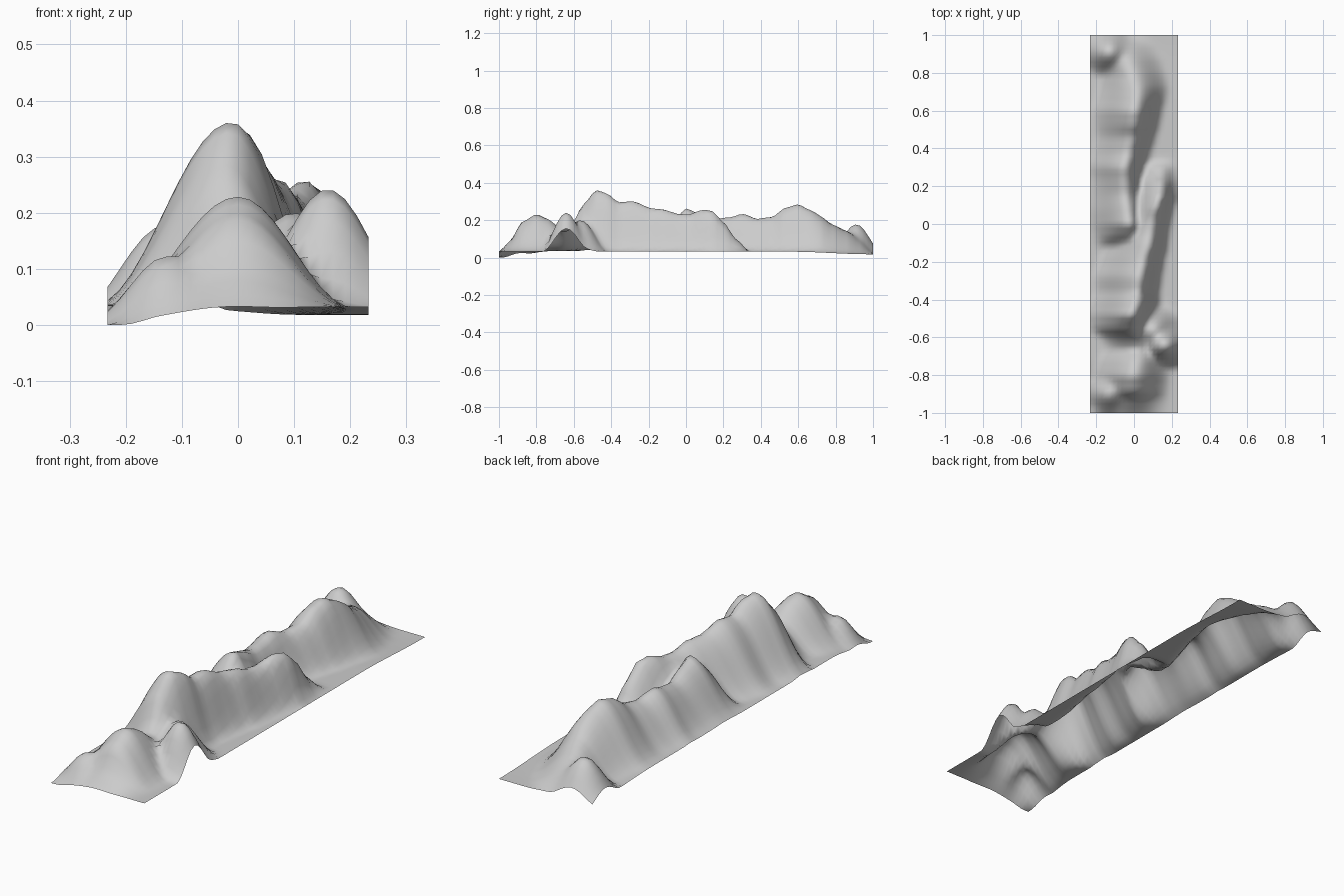
import bpy, bmesh, math

HX, HY, NX, NY = 0.233, 1.0, 22, 84

# Ridge stations: y, crest x, crest height, left width, right width
FRONT_RIDGE = [
    (-1.0, 0, .035, .21, .20), (-.94, 0, .09, .21, .20), (-.88, 0, .19, .22, .20),
    (-.80, 0, .234, .23, .205), (-.74, .01, .21, .22, .19), (-.66, .02, .15, .20, .18),
    (-.61, .00, .185, .19, .15), (-.55, -.02, .285, .23, .165), (-.48, -.012, .364, .245, .165),
    (-.42, .01, .345, .25, .145), (-.36, .02, .298, .24, .13), (-.28, .03, .304, .26, .13),
    (-.19, .05, .267, .25, .125), (-.12, .075, .26, .25, .115), (-.04, .09, .235, .23, .11),
    (.02, .10, .235, .2, .11), (.09, .12, .26, .18, .10), (.14, .135, .252, .17, .095),
    (.20, .14, .195, .15, .09), (.27, .14, .10, .13, .09), (.34, .14, .035, .12, .09)]
BACK_RIDGE = [
    (-.14, -.02, .035, .2, .1), (-.06, -.02, .21, .22, .1), (0, -.02, .264, .23, .11),
    (.07, -.03, .24, .225, .115), (.16, -.045, .21, .20, .12), (.24, -.05, .22, .19, .125),
    (.30, -.05, .238, .20, .13), (.38, -.03, .21, .20, .135), (.46, -.01, .22, .21, .14),
    (.53, 0, .268, .23, .15), (.60, .005, .287, .24, .16), (.67, .015, .255, .23, .17),
    (.72, .015, .225, .22, .18), (.78, 0, .18, .20, .19), (.86, -.03, .145, .19, .20),
    (.93, -.06, .10, .17, .20), (1.0, -.08, .03, .15, .18)]
# Side peaks: x, y, height above ground, x radius, y radius
PEAKS = [(.16, -.64, .21, .165, .145), (.10, -.565, .168, .17, .165),
         (-.13, -.90, .11, .135, .125), (-.13, .91, .155, .16, .15)]


def station(ridge, y):
    for a, b in zip(ridge, ridge[1:]):
        if a[0] <= y <= b[0]:
            t = (y - a[0]) / (b[0] - a[0])
            t = .5 * t + .5 * t * t * (3 - 2 * t)
            return [p + (q - p) * t for p, q in zip(a, b)]
    return None


def fall(d):
    return .5 + .5 * math.cos(math.pi * min(abs(d), 1))


def ridge_height(ridge, x, y, base):
    s = station(ridge, y)
    if not s:
        return 0
    _, cx, h, wl, wr = s
    return max(h - base, 0) * fall((x - cx) / (wl if x < cx else wr))


def height(x, y):
    # Low ground, dipping at the two ends
    left = min(max(.4 - x / .3, 0), 1)
    front = fall((y + 1) / .3)
    back = fall((y - 1) / .45)
    base = .034 - .032 * front * left - .014 * back + .004 * (1 - front) * left
    vals = [ridge_height(FRONT_RIDGE, x, y, base), ridge_height(BACK_RIDGE, x, y, base)]
    for px, py, h, rx, ry in PEAKS:
        vals.append(h * fall(math.hypot((x - px) / rx, (y - py) / ry)))
    # Soften the creases where slopes meet
    second, top = sorted(vals)[-2:]
    k = .05
    d = max(k - (top - second), 0)
    return base + top + d * d / (4 * k) * min(second / .05, 1)


# Terrain sheet, open underneath
bm = bmesh.new()
rows = []
for j in range(NY + 1):
    y = -HY + 2 * HY * j / NY
    rows.append([])
    for i in range(NX + 1):
        x = -HX + 2 * HX * i / NX
        rows[-1].append(bm.verts.new((x, y, height(x, y))))
for a, b in zip(rows, rows[1:]):
    for i in range(NX):
        bm.faces.new((a[i], a[i + 1], b[i + 1], b[i])).smooth = True
low = min(v.co.z for v in bm.verts)
for v in bm.verts:
    v.co.z -= low
mesh = bpy.data.meshes.new("mountain_ridge")
bm.to_mesh(mesh)
bm.free()
ob = bpy.data.objects.new("mountain_ridge", mesh)
bpy.context.collection.objects.link(ob)
